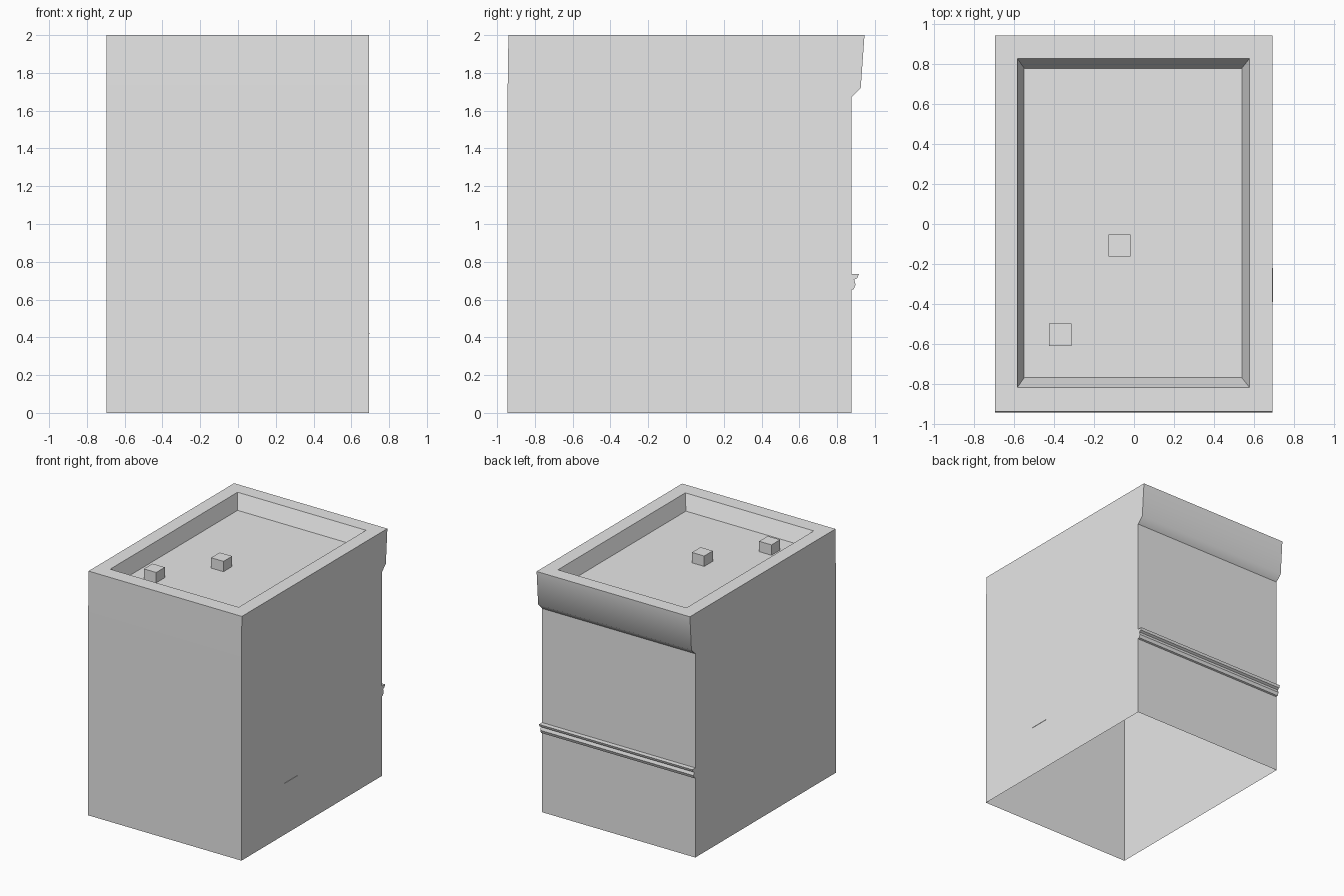
import bpy
import bmesh
from math import radians

cube = bpy.data.objects.get("Cube")
if cube:
    bpy.data.objects.remove(cube, do_unlink=True)

grey = bpy.data.materials.new("plain_grey")
grey.use_nodes = True
grey.diffuse_color = (0.8, 0.8, 0.8, 1)
grey.node_tree.nodes["Principled BSDF"].inputs["Base Color"].default_value = (0.8, 0.8, 0.8, 1)

X0, X1 = -0.697, 0.693


def finish(name, bm, smooth=False):
    """Turn a bmesh into a coloured object."""
    bmesh.ops.recalc_face_normals(bm, faces=bm.faces)
    mesh = bpy.data.meshes.new(name)
    bm.to_mesh(mesh)
    bm.free()
    mesh.materials.append(grey)
    obj = bpy.data.objects.new(name, mesh)
    bpy.context.collection.objects.link(obj)
    if smooth:
        bpy.ops.object.select_all(action='DESELECT')
        obj.select_set(True)
        bpy.context.view_layer.objects.active = obj
        bpy.ops.object.shade_smooth_by_angle(angle=radians(43))
    return obj


def extrude_profile(bm, profile, skip=()):
    """Extrude a closed (y, z) profile across the width, leaving out some sides."""
    ends = [[bm.verts.new((x, y, z)) for y, z in profile] for x in (X0, X1)]
    for end in ends:
        bm.faces.new(end)
    n = len(profile)
    for i in range(n):
        if i not in skip:
            j = (i + 1) % n
            bm.faces.new((ends[0][i], ends[0][j], ends[1][j], ends[1][i]))
    return ends


def box(name, low, high):
    bm = bmesh.new()
    bmesh.ops.create_cube(bm, size=1)
    for v in bm.verts:
        v.co = [(high[k] if v.co[k] > 0 else low[k]) for k in range(3)]
    return finish(name, bm)


# Hollow walls with open bottom, cornice along the back, and recessed roof
bm = bmesh.new()
walls = [(-0.945, 0), (-0.945, 1.65), (-0.94, 2), (0.945, 2),
         (0.925, 1.72), (0.875, 1.67), (0.875, 0)]
a, b = extrude_profile(bm, walls, skip=(2, 6))
outer = [a[2], b[2], b[3], a[3]]


def ring(x0, x1, y0, y1, z):
    return [bm.verts.new(p) for p in ((x0, y0, z), (x1, y0, z), (x1, y1, z), (x0, y1, z))]


rim = ring(-0.585, 0.58, -0.82, 0.83, 2)
floor = ring(-0.55, 0.54, -0.77, 0.78, 1.88)
for upper, lower in ((outer, rim), (rim, floor)):
    for i in range(4):
        j = (i + 1) % 4
        bm.faces.new((upper[i], upper[j], lower[j], lower[i]))
bm.faces.new(floor)
finish("walls_and_roof", bm, smooth=True)

# Moulded ledge across the back
bm = bmesh.new()
extrude_profile(bm, [(0.875, 0.735), (0.915, 0.735), (0.908, 0.715), (0.89, 0.705),
                     (0.898, 0.68), (0.888, 0.655), (0.875, 0.65)], skip=(6,))
finish("back_ledge", bm)

# Rooftop vents
for name, x, y in (("centre_roof_vent", -0.073, -0.108), ("front_roof_vent", -0.37, -0.555)):
    box(name, (x - 0.056, y - 0.056, 1.88), (x + 0.056, y + 0.056, 1.965))

# Thin sliver on the side wall
box("side_sliver", (X1 - 0.002, -0.39, 0.418), (X1 + 0.003, -0.22, 0.422))
